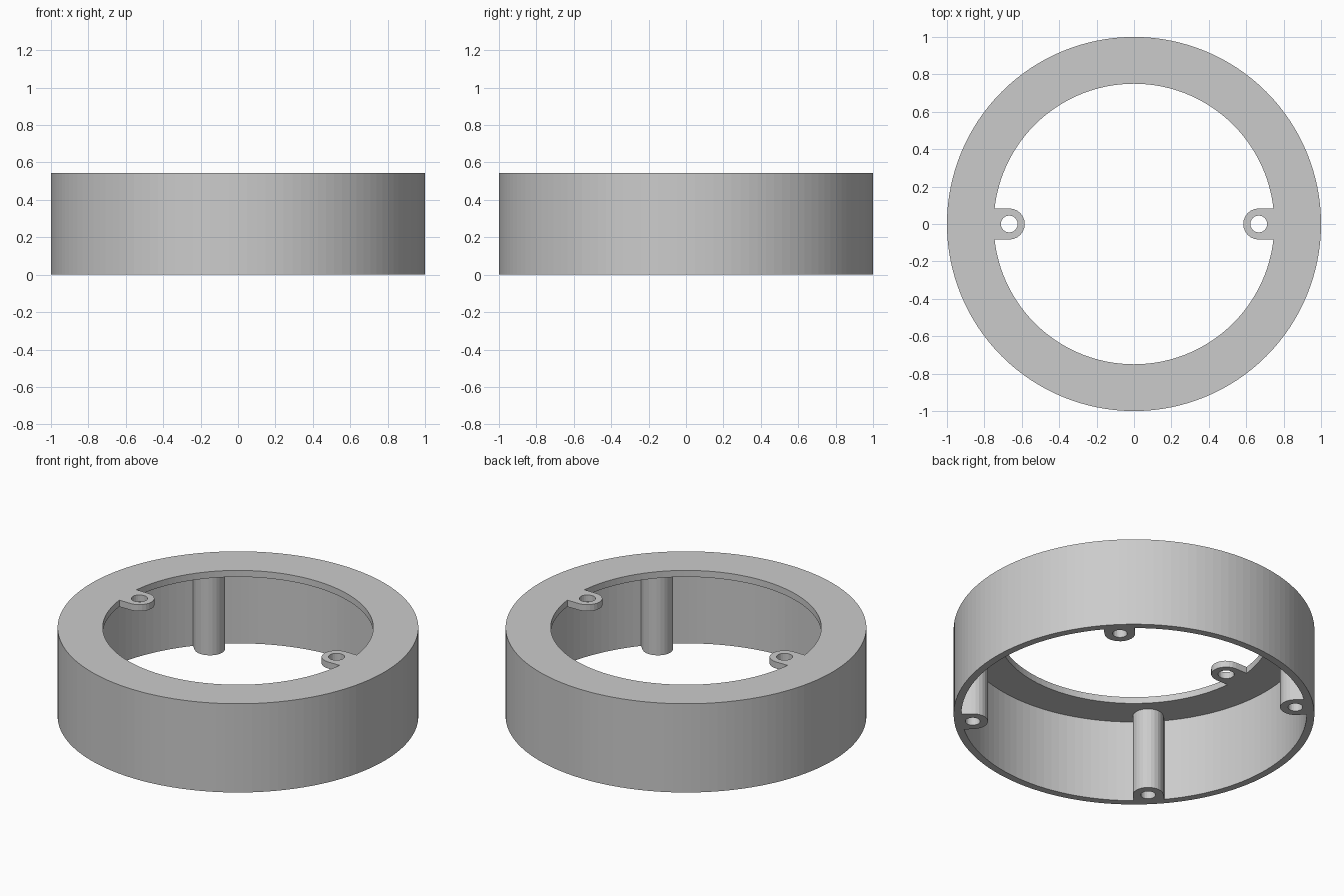
import bpy, bmesh
from math import pi, sin, cos, asin, radians

HEIGHT, PLATE = 0.543, 0.04
POST_ANGLES = [radians(a) for a in (45, 135, 225, 315)]
TAB_ANGLES = [0, pi]

cube = bpy.data.objects.get("Cube")
if cube:
    bpy.data.objects.remove(cube, do_unlink=True)


def circle(radius, n, dist=0.0, angle=0.0):
    """Circle whose centre sits at a polar position."""
    cx, cy = dist * cos(angle), dist * sin(angle)
    return [(cx + radius * cos(2 * pi * i / n), cy + radius * sin(2 * pi * i / n))
            for i in range(n)]


def lobed_circle(radius, angles, dist, width, steps):
    """Circle with rounded lobes reaching inward at the given angles."""
    half = asin(width / radius)
    span = 2 * pi / len(angles) - 2 * half
    points = []
    for a in angles:
        for i in range(13):
            t = 1.5 * pi - pi * i / 12
            u, v = dist + width * cos(t), width * sin(t)
            points.append((u * cos(a) - v * sin(a), u * sin(a) + v * cos(a)))
        for i in range(steps + 1):
            t = a + half + span * i / steps
            points.append((radius * cos(t), radius * sin(t)))
    return points


def prism(name, loops, z0, z1):
    """Extrude a flat outline, with inner loops as holes."""
    bm = bmesh.new()
    edges = []
    for loop in loops:
        verts = [bm.verts.new((x, y, z0)) for x, y in loop]
        edges += [bm.edges.new((v, verts[i - 1])) for i, v in enumerate(verts)]
    bmesh.ops.triangle_fill(bm, edges=edges, use_beauty=True)
    result = bmesh.ops.extrude_face_region(bm, geom=bm.faces[:])
    top = [g for g in result["geom"] if isinstance(g, bmesh.types.BMVert)]
    bmesh.ops.translate(bm, verts=top, vec=(0, 0, z1 - z0))
    bmesh.ops.recalc_face_normals(bm, faces=bm.faces[:])
    mesh = bpy.data.meshes.new(name)
    bm.to_mesh(mesh)
    bm.free()
    obj = bpy.data.objects.new(name, mesh)
    bpy.context.collection.objects.link(obj)
    return obj


# Ring with the top opening, its two screw tabs and their holes
housing = prism("ring_housing",
                [circle(1.0, 128), lobed_circle(0.75, TAB_ANGLES, 0.667, 0.083, 56)]
                + [circle(0.045, 24, 0.667, a) for a in TAB_ANGLES],
                0, HEIGHT)

# Hollow underside, leaving four posts on the wall, each with a screw bore
cavity = prism("cavity_cutter",
               [lobed_circle(0.957, POST_ANGLES, 0.898, 0.085, 28)]
               + [circle(0.041, 24, 0.898, a) for a in POST_ANGLES],
               -0.1, HEIGHT - PLATE)
cavity.hide_render = True

cut = housing.modifiers.new("hollow", "BOOLEAN")
cut.operation = "DIFFERENCE"
cut.solver = "EXACT"
cut.object = cavity
bpy.context.view_layer.objects.active = housing
housing.select_set(True)
bpy.ops.object.modifier_apply(modifier=cut.name)
bpy.data.objects.remove(cavity, do_unlink=True)

# Plain grey plastic
grey = bpy.data.materials.new("light_grey")
grey.use_nodes = True
grey.diffuse_color = (0.6, 0.6, 0.6, 1)
grey.node_tree.nodes["Principled BSDF"].inputs["Base Color"].default_value = (0.6, 0.6, 0.6, 1)
housing.data.materials.clear()
housing.data.materials.append(grey)
